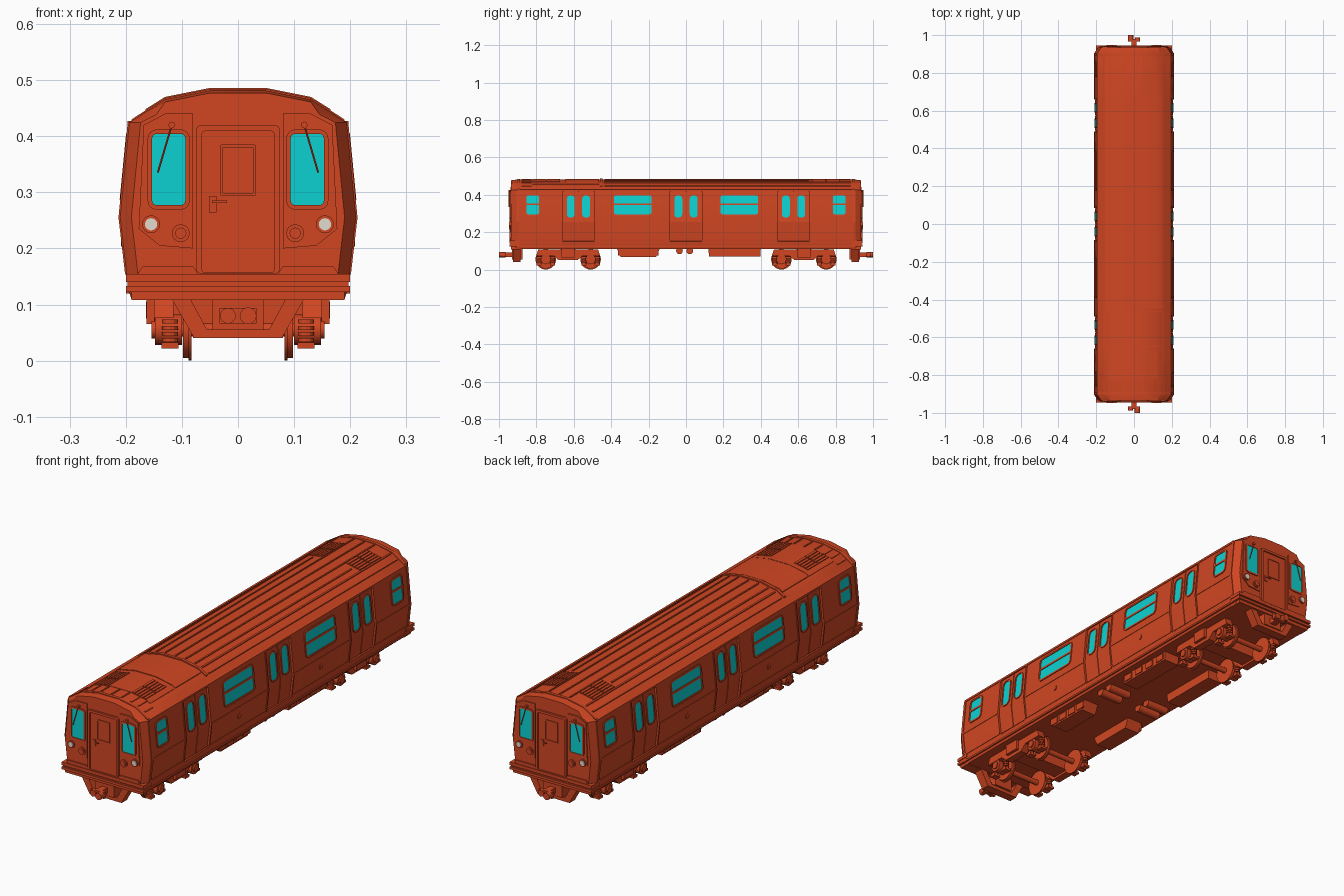
import bpy, bmesh
from math import cos, sin, pi, radians
from mathutils import Vector

cube = bpy.data.objects.get("Cube")
if cube:
    bpy.data.objects.remove(cube, do_unlink=True)


def material(name, rgb):
    m = bpy.data.materials.new(name)
    m.use_nodes = True
    m.diffuse_color = (*rgb, 1)
    m.node_tree.nodes["Principled BSDF"].inputs["Base Color"].default_value = (*rgb, 1)
    return m


RED = material("orange red paint", (0.64, 0.062, 0.016))
GLASS = material("cyan glass", (0.004, 0.64, 0.64))
LAMP = material("pale lamp", (0.75, 0.72, 0.62))
parts = {}


# ---- helpers: every part collects its geometry in one bmesh ----
def loft(part, rings, mat=RED, closed=False):
    bm, _ = parts.setdefault(part, (bmesh.new(), mat))
    vs = [[bm.verts.new(p) for p in ring] for ring in rings]
    pairs = list(zip(vs, vs[1:])) + ([(vs[-1], vs[0])] if closed else [])
    for a, b in pairs:
        for i in range(len(a)):
            j = (i + 1) % len(a)
            bm.faces.new((a[i], a[j], b[j], b[i]))
    if not closed:
        bm.faces.new(vs[0])
        bm.faces.new(vs[-1])


def plate(part, pts, place, d0, d1, mat=RED):
    loft(part, [[place(u, v, d) for u, v in pts] for d in (d0, d1)], mat)


def frame(part, outer, inner, place, d0, d1):
    loft(part, [[place(u, v, d) for u, v in pts] for pts, d in
                ((outer, d0), (outer, d1), (inner, d1), (inner, d0))], closed=True)


def rect(u0, u1, v0, v1):
    return [(u0, v0), (u1, v0), (u1, v1), (u0, v1)]


def rounded(u0, u1, v0, v1, r, n=4):
    pts = []
    for k, (u, v) in enumerate(rect(u0 + r, u1 - r, v0 + r, v1 - r)):
        for i in range(n + 1):
            a = pi + (k + i / n) * pi / 2
            pts.append((u + r * cos(a), v + r * sin(a)))
    return pts


def window(part, u0, u1, v0, v1, r, place, d, rim=0.008):
    frame(part + "_frames", rounded(u0 - rim, u1 + rim, v0 - rim, v1 + rim, r + rim),
          rounded(u0, u1, v0, v1, r), place, d - 0.001, d + 0.004)
    plate(part + "_glass", rounded(u0, u1, v0, v1, r), place, d - 0.001, d + 0.001, GLASS)


def box(part, x0, x1, y0, y1, z0, z1, mat=RED):
    loft(part, [[(x, y, z) for x, y in rect(x0, x1, y0, y1)] for z in (z0, z1)], mat)


def cyl(part, a, b, r, mat=RED, n=16, r1=None):
    a, b = Vector(a), Vector(b)
    q = (b - a).to_track_quat("Z", "Y")
    loft(part, [[c + q @ Vector((s * cos(2 * pi * i / n), s * sin(2 * pi * i / n), 0))
                 for i in range(n)] for c, s in ((a, r), (b, r1 or r))], mat)


def interp(table, t):
    for (a, p), (b, q) in zip(table, table[1:]):
        if t <= b:
            return p + (q - p) * (t - a) / (b - a)
    return table[-1][1]


# ---- body shell: one section lofted along y, set in at the doors ----
WALL = [(0.152, 0.198), (0.255, 0.210), (0.42, 0.194)]
ROOF = [(0, 0.481), (0.05, 0.481), (0.13, 0.465), (0.165, 0.443), (0.194, 0.424)]
DOORS = (-0.575, 0, 0.575)
HALF, END, SET = 0.085, 0.935, 0.006


def section(y, inset=0, end=0):
    half = [(0.19, 0.11), (0.194, 0.122), (0.198, 0.151)]
    half += [(x - inset, z) for z, x in WALL] + ROOF[:0:-1]
    half = [(x - end if x > 0.14 else x, z - (end * 0.2 if z > 0.43 else 0)) for x, z in half]
    return [(x, y, z) for x, z in half] + [(-x, y, z) for x, z in reversed(half)]


rings = [section(-END, 0, 0.02), section(-0.905)]
for c in DOORS:
    rings += [section(c - HALF), section(c - HALF, SET), section(c + HALF, SET), section(c + HALF)]
loft("body_shell", rings + [section(0.905), section(END, 0, 0.02)])

# ---- side walls: doors, windows, belt rails ----
for s in (-1, 1):
    def side(u, v, d, s=s):
        return (s * (interp(WALL, v) + d), u, v)

    for c in DOORS:
        for k in (-1, 1):
            y0, y1 = sorted((c + k * 0.002, c + k * (HALF - 0.004)))
            for z0, z1 in ((0.155, 0.255), (0.255, 0.418)):
                plate("door_leaves", rect(y0, y1, z0, z1), side, -SET - 0.001, -SET + 0.003)
                edge = sorted((c + k * HALF, c + k * (HALF + 0.007)))
                plate("door_posts", rect(*edge, z0, z1), side, -0.001, 0.003)
            m = c + k * 0.041
            window("door_window", m - 0.021, m + 0.021, 0.278, 0.396, 0.018, side, -SET + 0.003, 0.006)
    for y0, y1 in ((-0.385, -0.185), (0.185, 0.385), (-0.853, -0.785), (0.785, 0.853)):
        window("side_window", y0, y1, 0.295, 0.397, 0.012, side, 0)
        plate("window_bars", rect(y0, y1, 0.345, 0.354), side, 0, 0.004)
    stops = [-0.9] + [c + k * (HALF + 0.007) for c in DOORS for k in (-1, 1)] + [0.9]
    for y0, y1 in zip(stops[::2], stops[1::2]):
        plate("belt_rails", rect(y0, y1, 0.251, 0.259), side, -0.001, 0.002)
        plate("lower_rails", rect(y0, y1, 0.153, 0.16), side, -0.001, 0.002)
    for k in (-1, 1):
        for z0, z1 in ((0.155, 0.255), (0.255, 0.42)):
            plate("corner_strips", rect(*sorted((k * 0.893, k * 0.905)), z0, z1), side, -0.001, 0.003)
        x = interp(WALL, 0.215)
        cyl("side_caps", (s * (x - 0.01), k * 0.285, 0.215), (s * (x + 0.003), k * 0.285, 0.215), 0.012)
    box("gutters", *sorted((s * 0.185, s * 0.197)), -0.9, 0.9, 0.418, 0.427)
    box("side_sills", *sorted((s * 0.18, s * 0.2)), -0.9, 0.9, 0.12, 0.128)


# ---- roof: ribs, hatch panel and vents following the roof curve ----
def roof_slab(part, x0, x1, y0, y1, h):
    xs = sorted({x0, x1} | {k * x for x, _ in ROOF for k in (-1, 1) if x0 < k * x < x1})
    loft(part, [[(x, y, interp(ROOF, abs(x)) + d)
                 for x, y, d in ((x, y0, -0.004), (x, y1, -0.004), (x, y1, h), (x, y0, h))] for x in xs])


for x in (-0.16, -0.13, -0.095, -0.05, 0, 0.05, 0.095, 0.13, 0.16):
    outer = abs(x) > 0.11 or abs(x) < 0.06
    roof_slab("roof_ribs", x - 0.003, x + 0.003, -0.435, 0.88 if outer else 0.655, 0.004)
    roof_slab("roof_ribs", x - 0.003, x + 0.003, -0.88, -0.825, 0.003)
roof_slab("roof_hatch", -0.145, 0.145, -0.82, -0.65, 0.0015)
roof_slab("roof_hatch", -0.145, 0.145, -0.645, -0.465, 0.003)
roof_slab("roof_bands", -0.165, 0.165, -0.46, -0.447, 0.005)
for e in (-1, 1):
    roof_slab("roof_bands", -0.19, 0.19, *sorted((e * 0.888, e * 0.902)), 0.003)
    for s in (-1, 1):
        for i in range(5):
            x = s * 0.09 + (i - 2) * 0.014
            for y in (0.675, 0.75):
                roof_slab("roof_vents", x - 0.005, x + 0.005, *sorted((e * y, e * (y + 0.07))), 0.005)

# ---- both ends ----
for e in (-1, 1):
    def end(u, v, d, e=e):
        return (-e * u, e * (END + d), v)

    frame("end_door_frame", rounded(-0.075, 0.075, 0.155, 0.42, 0.01),
          rounded(-0.064, 0.064, 0.157, 0.409, 0.005), end, -0.001, 0.008)
    plate("end_door", rect(-0.064, 0.064, 0.157, 0.409), end, -0.001, 0.002)
    frame("end_door_panel", rounded(-0.032, 0.032, 0.293, 0.385, 0.004),
          rounded(-0.027, 0.027, 0.298, 0.38, 0.002), end, 0.001, 0.005)
    plate("door_handle", rect(-0.052, -0.038, 0.264, 0.293), end, 0.001, 0.006)
    plate("door_handle", rect(-0.046, -0.02, 0.281, 0.285), end, 0.006, 0.009)
    for s in (-1, 1):
        plate("cab_panels", [(s * u, v) for u, v in ((0.08, 0.2), (0.14, 0.205), (0.177, 0.235),
              (0.168, 0.42), (0.13, 0.44), (0.08, 0.44))], end, -0.001, 0.004)
        window("cab_window", *sorted((s * 0.094, s * 0.153)), 0.277, 0.404, 0.008, end, 0.004)
        cyl("headlamp_rims", end(s * 0.155, 0.243, 0), end(s * 0.155, 0.243, 0.009), 0.016)
        cyl("headlamps", end(s * 0.155, 0.243, 0.008), end(s * 0.155, 0.243, 0.011), 0.011, LAMP)
        cyl("marker_lamps", end(s * 0.102, 0.227, 0), end(s * 0.102, 0.227, 0.009), 0.016)
        cyl("marker_lamps", end(s * 0.102, 0.227, 0.008), end(s * 0.102, 0.227, 0.012), 0.01)
        cyl("wipers", end(s * 0.118, 0.42, 0.011), end(s * 0.143, 0.335, 0.011), 0.002, n=6)
        cyl("wipers", end(s * 0.118, 0.42, 0), end(s * 0.118, 0.42, 0.013), 0.006, n=8)
        plate("end_steps", [(s * u, v) for u, v in ((0.07, 0.153), (0.18, 0.153), (0.17, 0.168), (0.08, 0.168))],
              end, -0.001, 0.006)
        # pilot: slanted arms
        plate("pilot", [(s * u, v) for u, v in ((0.085, 0.11), (0.118, 0.11), (0.078, 0.04), (0.055, 0.055))],
              end, -0.05, -0.01)
    # end sill, pilot bar and coupler
    for w, z0, z1, d in ((0.2, 0.14, 0.154, 0.009), (0.197, 0.133, 0.14, 0.002), (0.2, 0.122, 0.133, 0.009),
                         (0.19, 0.108, 0.122, 0)):
        plate("end_sill", [(-w, z0), (w, z0), (w, z1), (-w, z1)], end, -0.05, d)
    plate("pilot", rect(-0.08, 0.08, 0.04, 0.056), end, -0.05, -0.01)
    plate("coupler_box", rect(-0.045, 0.045, 0.055, 0.11), end, -0.06, -0.005)
    plate("coupler", rect(-0.014, 0.014, 0.068, 0.092), end, -0.01, 0.036)
    plate("coupler", rect(-0.033, 0.033, 0.066, 0.094), end, 0.033, 0.045)
    cyl("coupler", end(0.018, 0.08, 0.03), end(0.018, 0.08, 0.065), 0.015)
    cyl("coupler", end(-0.018, 0.08, 0.03), end(-0.018, 0.08, 0.052), 0.014)

# ---- trucks ----
for t in (-0.63, 0.63):
    box("truck_bolsters", -0.13, 0.13, t - 0.04, t + 0.04, 0.06, 0.112)
    for k in (-1, 1):
        y = t + k * 0.12
        cyl("axles", (-0.14, y, 0.055), (0.14, y, 0.055), 0.012)
        for s in (-1, 1):
            cyl("wheels", (s * 0.083, y, 0.055), (s * 0.088, y, 0.055), 0.055, n=28)
            cyl("wheels", (s * 0.088, y, 0.055), (s * 0.098, y, 0.055), 0.05, n=28)
            cyl("axle_boxes", (s * 0.1, y, 0.055), (s * 0.148, y, 0.055), 0.027)
            cyl("axle_boxes", (s * 0.146, y, 0.055), (s * 0.154, y, 0.055), 0.016)
            for j in (-1, 1):
                p = y + j * 0.036
                box("spring_seats", *sorted((s * 0.106, s * 0.136)), p - 0.014, p + 0.014, 0.022, 0.032)
                for i in range(4):
                    z = 0.033 + i * 0.011
                    cyl("springs", (s * 0.121, p, z), (s * 0.121, p, z + 0.007), 0.014, n=12)
    for s in (-1, 1):
        prof = [(-0.17, 0.076), (-0.08, 0.076), (-0.05, 0.05), (0.05, 0.05),
                (0.08, 0.076), (0.17, 0.076), (0.16, 0.108), (-0.16, 0.108)]
        plate("truck_frames", prof, lambda u, v, d: (s * d, t + u, v), 0.115, 0.15)
        box("truck_dampers", *sorted((s * 0.145, s * 0.163)), t - 0.035, t + 0.035, 0.065, 0.112)

# ---- equipment under the floor ----
for s in (-1, 1):
    for y0, y1, slope, z in ((-0.37, -0.14, 0.02, 0.068), (0.12, 0.4, 0.003, 0.07)):
        plate("equipment_boxes", [(y0, 0.112), (y0 + slope, z), (y1 - slope, z), (y1, 0.112)],
              lambda u, v, d: (s * d, u, v), 0.085, 0.16)
        for i in range(4):
            c = y0 + (i + 0.5) * (y1 - y0) / 4
            box("equipment_lids", *sorted((s * 0.158, s * 0.164)), c - 0.022, c + 0.022, z + 0.007, 0.105)
    for y in (-0.035, 0.02):
        cyl("air_tanks", (s * 0.05, y, 0.1), (s * 0.16, y, 0.1), 0.018)

# ---- turn each part into an object ----
for name, (bm, mat) in parts.items():
    bmesh.ops.recalc_face_normals(bm, faces=bm.faces)
    mesh = bpy.data.meshes.new(name)
    bm.to_mesh(mesh)
    bm.free()
    mesh.materials.append(mat)
    for p in mesh.polygons:
        p.use_smooth = True
    mesh.set_sharp_from_angle(angle=radians(25))
    bpy.context.scene.collection.objects.link(bpy.data.objects.new(name, mesh))
